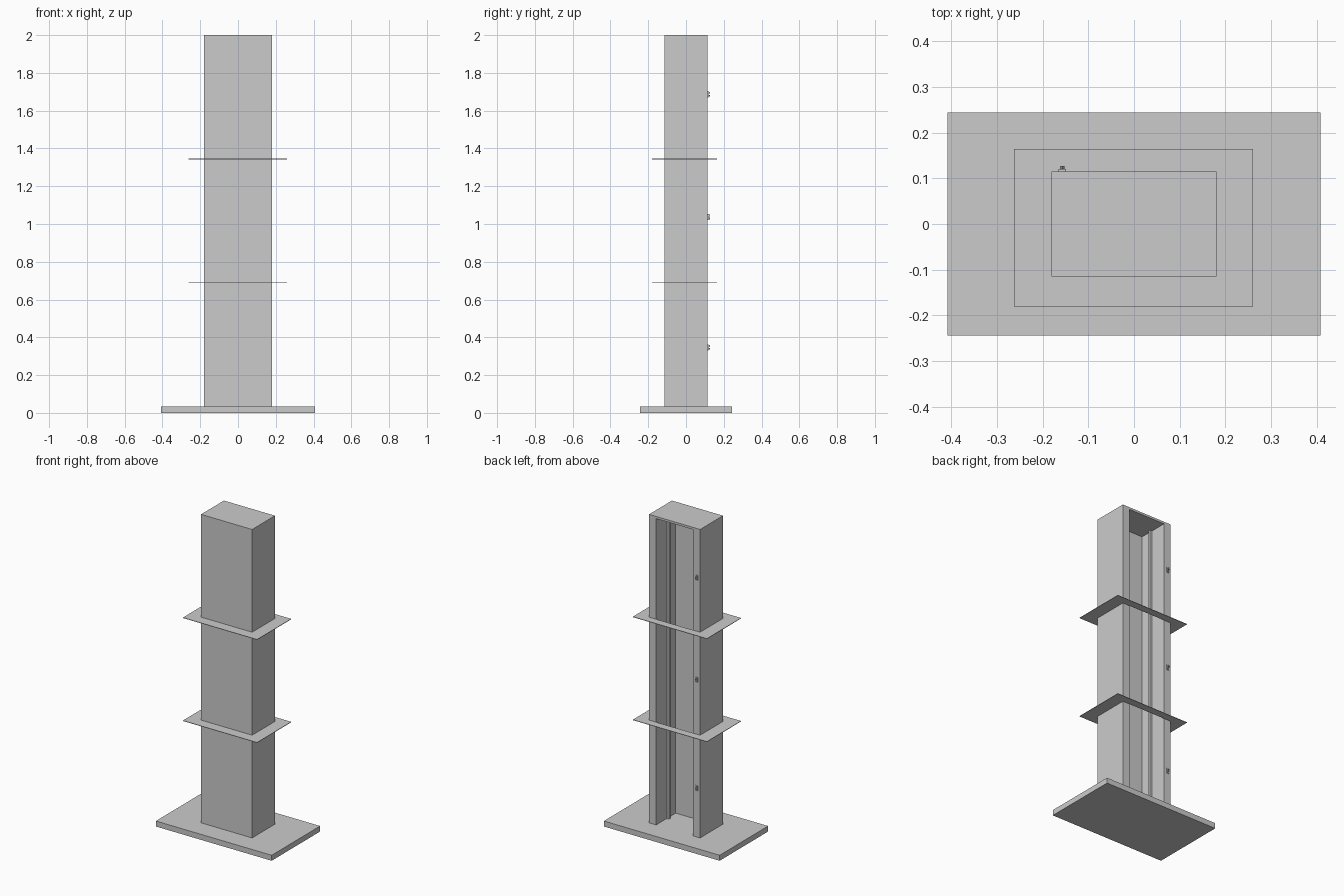
import bpy, bmesh

if "Cube" in bpy.data.objects:
    bpy.data.objects.remove(bpy.data.objects["Cube"])


def prism(name, outline, lo, hi, axis='Z'):
    """Extrude an outline along Z (points are x,y) or along Y (points are x,z)."""
    bm = bmesh.new()
    if axis == 'Z':
        verts = [bm.verts.new((a, b, lo)) for a, b in outline]
        move = (0, 0, hi - lo)
    else:
        verts = [bm.verts.new((a, lo, b)) for a, b in outline]
        move = (0, hi - lo, 0)
    face = bm.faces.new(verts)
    side = bmesh.ops.extrude_face_region(bm, geom=[face], use_keep_orig=True)
    new = [g for g in side['geom'] if isinstance(g, bmesh.types.BMVert)]
    bmesh.ops.translate(bm, verts=new, vec=move)
    bmesh.ops.recalc_face_normals(bm, faces=bm.faces)
    mesh = bpy.data.meshes.new(name)
    bm.to_mesh(mesh)
    bm.free()
    obj = bpy.data.objects.new(name, mesh)
    bpy.context.collection.objects.link(obj)
    return obj


def rect(x0, x1, y0, y1):
    return [(x0, y0), (x1, y0), (x1, y1), (x0, y1)]


# Base slab
prism("base_slab", rect(-0.408, 0.408, -0.244, 0.244), 0, 0.035)

# U-shaped shaft wall, open at the back, with a guide rail on each inner side
half = [(0.18, -0.115), (0.18, 0.115), (0.13, 0.115), (0.13, 0.008),
        (0.115, 0.008), (0.115, -0.008), (0.13, -0.008), (0.13, -0.082)]
prism("shaft_walls", half + [(-x, y) for x, y in reversed(half)], 0.035, 1.986)
prism("shaft_roof", rect(-0.18, 0.18, -0.115, 0.115), 1.986, 2.0)

# Thin floor plates surrounding the shaft, left open inside it
for i, z in enumerate((0.688, 1.344)):
    x0, x1, y0, y1 = -0.262, 0.26, -0.18, 0.164
    sx, sy = 0.18, 0.115
    ring = [(x0, y0), (x1, y0), (x1, y1), (x0, y1)]
    hole = rect(-sx, sx, -sy, sy)
    bm = bmesh.new()
    levels = [[bm.verts.new((x, y, z + h)) for x, y in ring + hole]
              for h in (-0.0015, 0.0015)]
    lo, hi = levels
    for k in range(4):
        n = (k + 1) % 4
        for lv in levels:
            bm.faces.new((lv[k], lv[n], lv[4 + n], lv[4 + k]))
        for o in (0, 4):
            bm.faces.new((lo[o + k], lo[o + n], hi[o + n], hi[o + k]))
    bmesh.ops.recalc_face_normals(bm, faces=bm.faces)
    mesh = bpy.data.meshes.new("floor_plate")
    bm.to_mesh(mesh)
    bm.free()
    bpy.context.collection.objects.link(
        bpy.data.objects.new(f"floor_plate_{i + 1}", mesh))

# Call panels with an up and a down button on the back jamb
px = -0.157
for i, z in enumerate((0.347, 1.037, 1.687)):
    prism(f"call_panel_{i + 1}", rect(px - 0.008, px + 0.008, z - 0.016, z + 0.016),
          0.115, 0.12, 'Y')
    for label, s in (("up", 1), ("down", -1)):
        tri = [(px - 0.005, z + s * 0.003), (px + 0.005, z + s * 0.003), (px, z + s * 0.012)]
        prism(f"{label}_button_{i + 1}", tri, 0.12, 0.127, 'Y')
